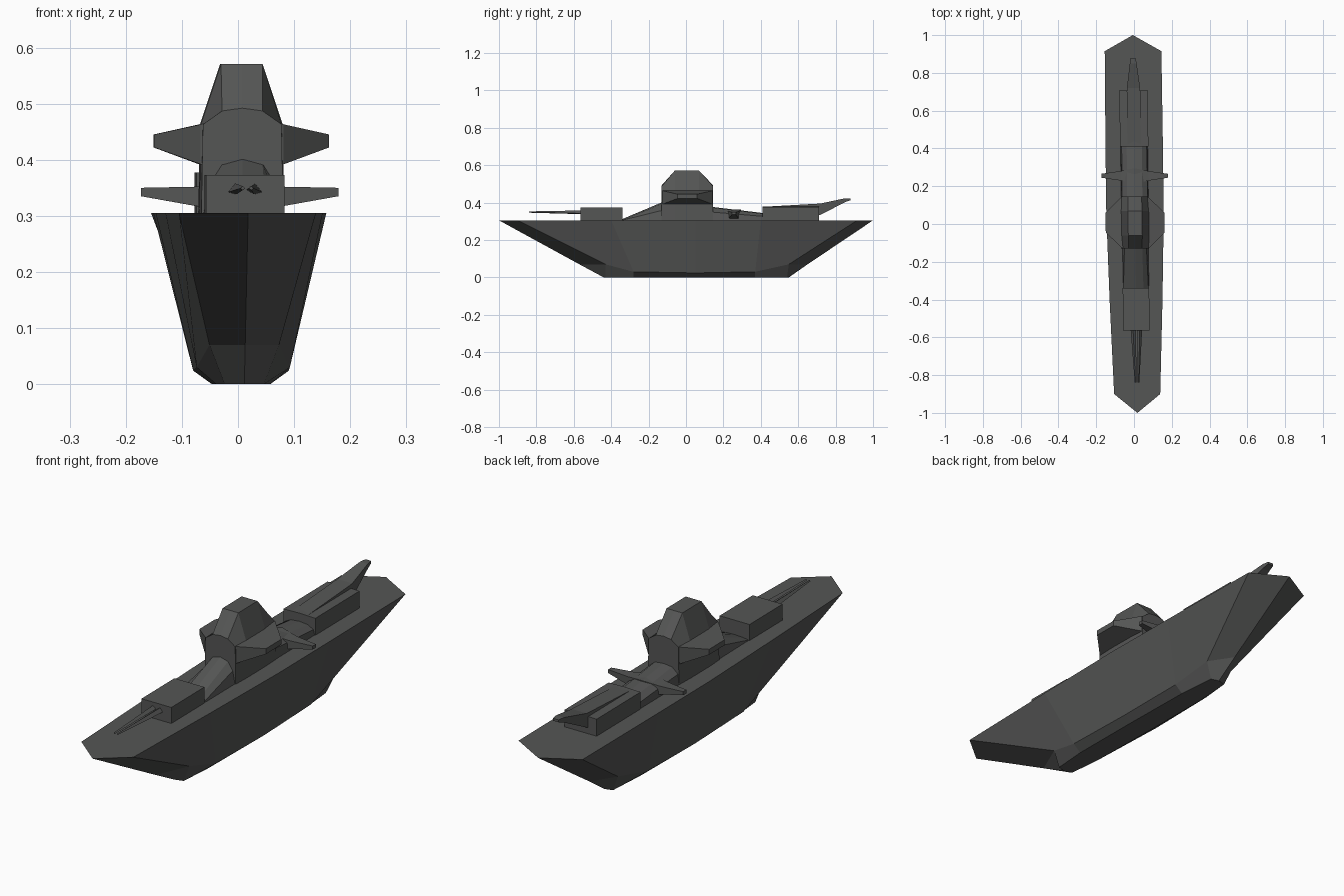
import bpy, bmesh

grey = bpy.data.materials.new("dark_grey")
grey.diffuse_color = (0.09, 0.092, 0.09, 1)


def loft(name, rings, flip_x=False):
    """Skin a list of equal-length closed rings and cap both ends."""
    bm = bmesh.new()
    sx = -1 if flip_x else 1
    # the whole ship is turned very slightly off its long axis
    vs = [[bm.verts.new((sx * x + 0.006 - 0.012 * y, y, z)) for x, y, z in r] for r in rings]
    n = len(rings[0])
    for a, b in zip(vs, vs[1:]):
        for i in range(n):
            j = (i + 1) % n
            bm.faces.new((a[i], a[j], b[j], b[i]))
    bm.faces.new(vs[0])
    bm.faces.new(vs[-1])
    bmesh.ops.recalc_face_normals(bm, faces=bm.faces)
    me = bpy.data.meshes.new(name)
    bm.to_mesh(me)
    bm.free()
    me.materials.append(grey)
    ob = bpy.data.objects.new(name, me)
    bpy.context.collection.objects.link(ob)
    return ob


def mirrored(half):
    """Ring from points running bow to stern (or over the top) plus their mirror."""
    return half + [(-x, y, z) for x, y, z in reversed(half) if x > 1e-6]


def section(y, pts):
    """Left-right symmetric cross-section at y from (x, z) points."""
    return mirrored([(x, y, z) for x, z in pts])


def rect_y(y, x0, x1, z0, z1):
    return [(x0, y, z0), (x1, y, z0), (x1, y, z1), (x0, y, z1)]


def rect_x(x, y0, y1, z0, z1):
    return [(x, y0, z0), (x, y1, z0), (x, y1, z1), (x, y0, z1)]


# Hull: keel, chine and deck outlines
keel = [(0, -0.44, 0), (0.035, -0.43, 0), (0.048, -0.28, 0), (0.05, 0.05, 0),
        (0.048, 0.37, 0), (0.035, 0.54, 0), (0, 0.55, 0)]
chine = [(0, -0.57, 0.07), (0.062, -0.43, 0.07), (0.083, -0.28, 0.03), (0.085, 0.05, 0.024),
         (0.083, 0.37, 0.03), (0.065, 0.55, 0.07), (0, 0.65, 0.07)]
deck = [(0, -1, 0.305), (0.122, -0.9, 0.305), (0.14, -0.4, 0.305), (0.152, 0.05, 0.305),
        (0.152, 0.4, 0.305), (0.15, 0.915, 0.305), (0, 1, 0.305)]
loft("hull", [mirrored(r) for r in (keel, chine, deck)])

# Bridge tower
low = [(0.073, 0.30), (0.07, 0.463), (0.036, 0.487), (0, 0.492)]
high = [(0.076, 0.30), (0.073, 0.463), (0.037, 0.571), (0, 0.571)]
loft("bridge_tower", [section(-0.13, low), section(-0.06, high),
                      section(0.07, high), section(0.145, low)])

# Bridge wings and deck fins, both sides
for side, flip in (("right", False), ("left", True)):
    loft(side + "_bridge_wing", [rect_x(0.06, -0.13, 0.145, 0.388, 0.468),
                                 rect_x(0.074, -0.125, 0.14, 0.392, 0.463),
                                 rect_x(0.156, -0.045, 0.06, 0.422, 0.445)], flip)
    loft(side + "_deck_fin", [rect_x(0, 0.215, 0.295, 0.306, 0.362),
                              rect_x(0.075, 0.23, 0.28, 0.317, 0.352),
                              rect_x(0.176, 0.245, 0.266, 0.335, 0.35)], flip)

# Sloping fairings before and behind the tower
loft("fore_fairing", [section(-0.34, [(0.07, 0.30), (0.066, 0.306), (0.04, 0.31), (0, 0.312)]),
                      section(-0.12, [(0.07, 0.30), (0.058, 0.36), (0.036, 0.395), (0, 0.405)])])
loft("aft_fairing", [section(0.13, [(0.073, 0.30), (0.068, 0.35), (0.04, 0.374), (0, 0.378)]),
                     section(0.43, [(0.073, 0.30), (0.066, 0.325), (0.04, 0.338), (0, 0.342)])])

# Turret housings
fore = [(0.07, 0.30), (0.07, 0.373), (0, 0.373)]
loft("fore_turret", [section(-0.565, fore), section(-0.34, fore)])
aft = [(0.075, 0.30), (0.075, 0.377), (0, 0.379)]
loft("aft_turret", [section(0.41, aft), section(0.71, aft)])

# Twin fore gun barrels
for side, flip in (("right", False), ("left", True)):
    loft(side + "_fore_gun", [
        [(0.002, -0.55, 0.347), (0.016, -0.55, 0.338), (0.031, -0.55, 0.342), (0.018, -0.55, 0.358)],
        [(0.003, -0.84, 0.349), (0.008, -0.84, 0.346), (0.012, -0.84, 0.349), (0.008, -0.84, 0.353)]], flip)

# Raised aft gun with its wedge-shaped cover
loft("aft_gun_cover", [rect_y(0.42, -0.036, 0.036, 0.36, 0.378),
                       rect_y(0.705, -0.036, 0.036, 0.36, 0.394)])
loft("aft_gun", [rect_y(0.69, -0.036, 0.036, 0.328, 0.393),
                 rect_y(0.72, -0.035, 0.035, 0.335, 0.395),
                 rect_y(0.85, -0.018, 0.018, 0.402, 0.423),
                 rect_y(0.88, -0.013, 0.013, 0.413, 0.423)])
